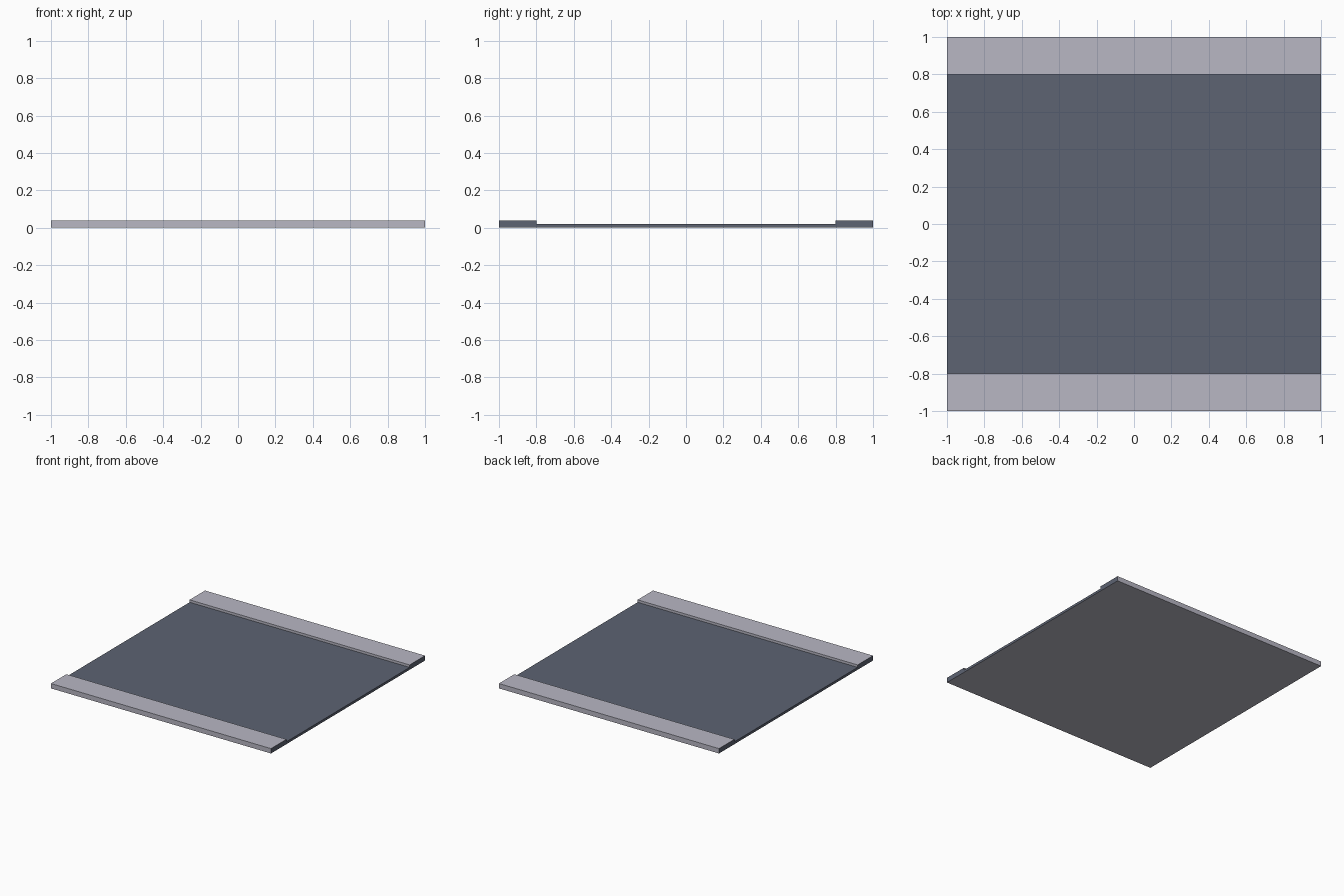
import bpy, bmesh

if "Cube" in bpy.data.objects:
    bpy.data.objects.remove(bpy.data.objects["Cube"])

def material(name, rgb):
    m = bpy.data.materials.new(name)
    m.diffuse_color = (*rgb, 1)
    m.use_nodes = True
    m.node_tree.nodes["Principled BSDF"].inputs["Base Color"].default_value = m.diffuse_color
    return m

pavement = material("pale_pavement", (0.479, 0.474, 0.552))
asphalt = material("dark_asphalt", (0.109, 0.125, 0.168))

# Street tile: raised pavements either side of a lower road, one closed section
half = [(1.0, 0.0), (1.0, 0.04), (0.8, 0.04), (0.8, 0.02)]
profile = half + [(-y, z) for y, z in reversed(half)]

bm = bmesh.new()
cap = bm.faces.new([bm.verts.new((-1, y, z)) for y, z in profile])
ext = bmesh.ops.extrude_face_region(bm, geom=[cap], use_keep_orig=True)
bmesh.ops.translate(bm, vec=(2, 0, 0),
                    verts=[g for g in ext["geom"] if isinstance(g, bmesh.types.BMVert)])
bmesh.ops.recalc_face_normals(bm, faces=bm.faces)

# Asphalt on the road surface and the two cut ends, pavement elsewhere
for f in bm.faces:
    f.normal_update()
    is_end = abs(f.normal.x) > 0.5
    is_road = f.normal.z > 0.5 and abs(f.calc_center_median().y) < 0.5
    f.material_index = 1 if is_end or is_road else 0

mesh = bpy.data.meshes.new("street_tile")
bm.to_mesh(mesh)
bm.free()
mesh.materials.append(pavement)
mesh.materials.append(asphalt)
bpy.context.collection.objects.link(bpy.data.objects.new("street_tile", mesh))
